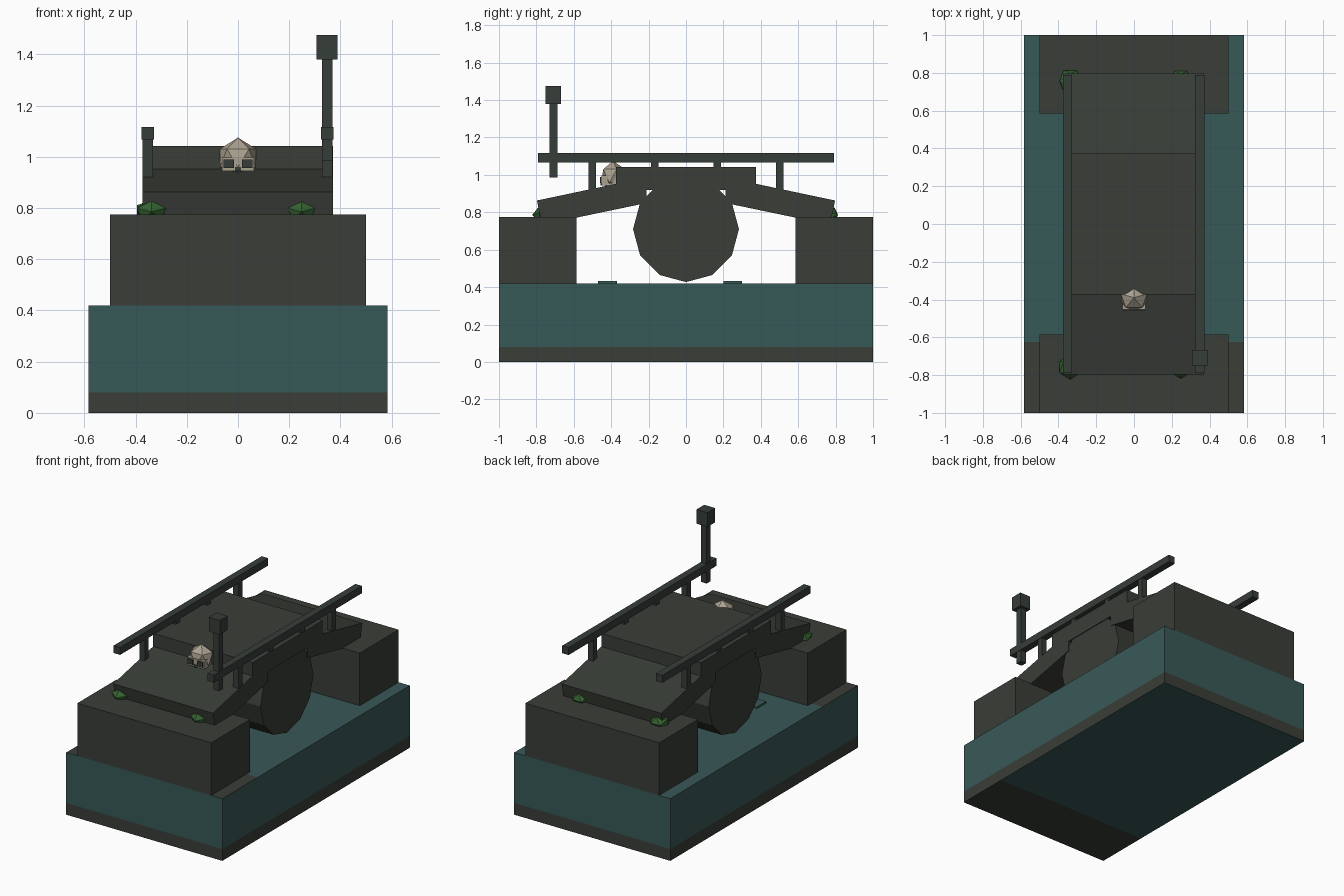
import bpy, bmesh, math
from mathutils import Matrix, Vector

if "Cube" in bpy.data.objects:
    bpy.data.objects.remove(bpy.data.objects["Cube"])


def material(name, rgb):
    m = bpy.data.materials.new(name)
    m.diffuse_color = (*rgb, 1)
    m.use_nodes = True
    m.node_tree.nodes["Principled BSDF"].inputs["Base Color"].default_value = m.diffuse_color
    return m


STONE = material("dark stone", (0.041, 0.047, 0.038))
IRON = material("dark iron", (0.037, 0.047, 0.040))
WATER = material("teal water", (0.039, 0.100, 0.095))
BONE = material("pale bone", (0.41, 0.36, 0.28))
MOSS = material("moss green", (0.036, 0.120, 0.030))


def finish(name, bm, *mats):
    bmesh.ops.recalc_face_normals(bm, faces=bm.faces)
    me = bpy.data.meshes.new(name)
    bm.to_mesh(me)
    bm.free()
    for m in mats:
        me.materials.append(m)
    ob = bpy.data.objects.new(name, me)
    bpy.context.collection.objects.link(ob)
    return ob


def box_bm(x, y, z):
    bm = bmesh.new()
    centre = Vector([(a + b) / 2 for a, b in (x, y, z)])
    size = [b - a for a, b in (x, y, z)]
    bmesh.ops.create_cube(bm, size=1, matrix=Matrix.Translation(centre) @ Matrix.Diagonal((*size, 1)))
    return bm


def box(name, x, y, z, mat):
    return finish(name, box_bm(x, y, z), mat)


def prism(name, profile, x, mat):
    """Extrude a (y, z) outline along x."""
    bm = bmesh.new()
    f = bm.faces.new([bm.verts.new((x[0], py, pz)) for py, pz in profile])
    ext = bmesh.ops.extrude_face_region(bm, geom=[f])
    verts = [v for v in ext["geom"] if isinstance(v, bmesh.types.BMVert)]
    bmesh.ops.translate(bm, vec=(x[1] - x[0], 0, 0), verts=verts)
    return finish(name, bm, mat)


def blob(name, loc, scale, turn, mat):
    bm = bmesh.new()
    m = Matrix.Translation(loc) @ Matrix.Diagonal((*scale, 1)) @ turn
    bmesh.ops.create_icosphere(bm, subdivisions=1, radius=1, matrix=m)
    return finish(name, bm, mat)


# Water slab with stone bed and stone strip at the front
bm = box_bm((-0.583, 0.583), (-1, 1), (0, 0.42))
for co, no in (((0, 0, 0.08), (0, 0, 1)), ((0, -0.625, 0), (0, 1, 0))):
    bmesh.ops.bisect_plane(bm, geom=bm.verts[:] + bm.edges[:] + bm.faces[:], plane_co=co, plane_no=no)
for f in bm.faces:
    c = f.calc_center_median()
    flat = abs(f.normal.z) > 0.5
    f.material_index = int(c.y < -0.625 if flat else c.z < 0.08)
finish("water_slab", bm, WATER, STONE)

# Small ripples on the water
box("ripple_front", (-0.27, -0.17), (-0.47, -0.37), (0.42, 0.432), WATER)
box("ripple_back", (0.05, 0.15), (0.20, 0.30), (0.42, 0.432), WATER)

DECK_X = (-0.373, 0.371)
for s, end in ((-1, "front"), (1, "back")):
    # Bank block
    box(end + "_bank", (-0.5, 0.5), sorted((s * 0.585, s)), (0.42, 0.775), STONE)
    # Sloping ramp
    ramp = [(0.797, 0.863), (0.77, 0.733), (0.21, 0.85), (0.21, 0.987)]
    prism(end + "_ramp", [(s * y, z) for y, z in ramp], DECK_X, STONE)
    # Moss clumps at the ramp foot
    for x, r, side in ((-0.338, 0.066, "left"), (0.248, 0.062, "right")):
        turn = Matrix.Rotation(0.5, 4, "X") @ Matrix.Rotation(0.3 * s, 4, "Z")
        blob(f"{end}_{side}_moss", (x, s * 0.757, 0.787), (r, r, 0.046), turn, MOSS)

# Middle deck and the arch drum under it
box("middle_deck", DECK_X, (-0.373, 0.373), (0.92, 1.042), STONE)
drum = [(0.283 * math.cos(k * math.pi / 6), 0.71 + 0.283 * math.sin(k * math.pi / 6)) for k in range(12)]
prism("arch_drum", drum, (-0.368, 0.366), STONE)

# Railings
for x, side in ((-0.352, "left"), (0.348, "right")):
    box(side + "_rail", (x - 0.024, x + 0.024), (-0.79, 0.79), (1.067, 1.117), IRON)
    for i, (y, z) in enumerate(((-0.5, 0.9), (-0.167, 1.03), (0.167, 1.03), (0.5, 0.9))):
        box(f"{side}_rail_post_{i}", (x - 0.02, x + 0.02), (y - 0.02, y + 0.02), (z, 1.075), IRON)

# Lantern on a pole
box("lantern_pole", (0.327, 0.369), (-0.73, -0.687), (0.985, 1.39), IRON)
box("lantern_box", (0.307, 0.389), (-0.75, -0.668), (1.38, 1.476), IRON)

# Skull resting on the front ramp
blob("skull_dome", (0, -0.39, 0.995), (0.082, 0.072, 0.08), Matrix.Rotation(math.pi / 2, 4, "Z"), BONE)
box("skull_jaw", (-0.062, 0.062), (-0.452, -0.375), (0.944, 0.998), BONE)
for x in (-0.036, 0.036):
    box("left_eye_socket" if x < 0 else "right_eye_socket", (x - 0.02, x + 0.02), (-0.461, -0.44), (0.957, 0.99), IRON)
box("nose_hole", (-0.012, 0.012), (-0.457, -0.44), (0.944, 0.96), IRON)
